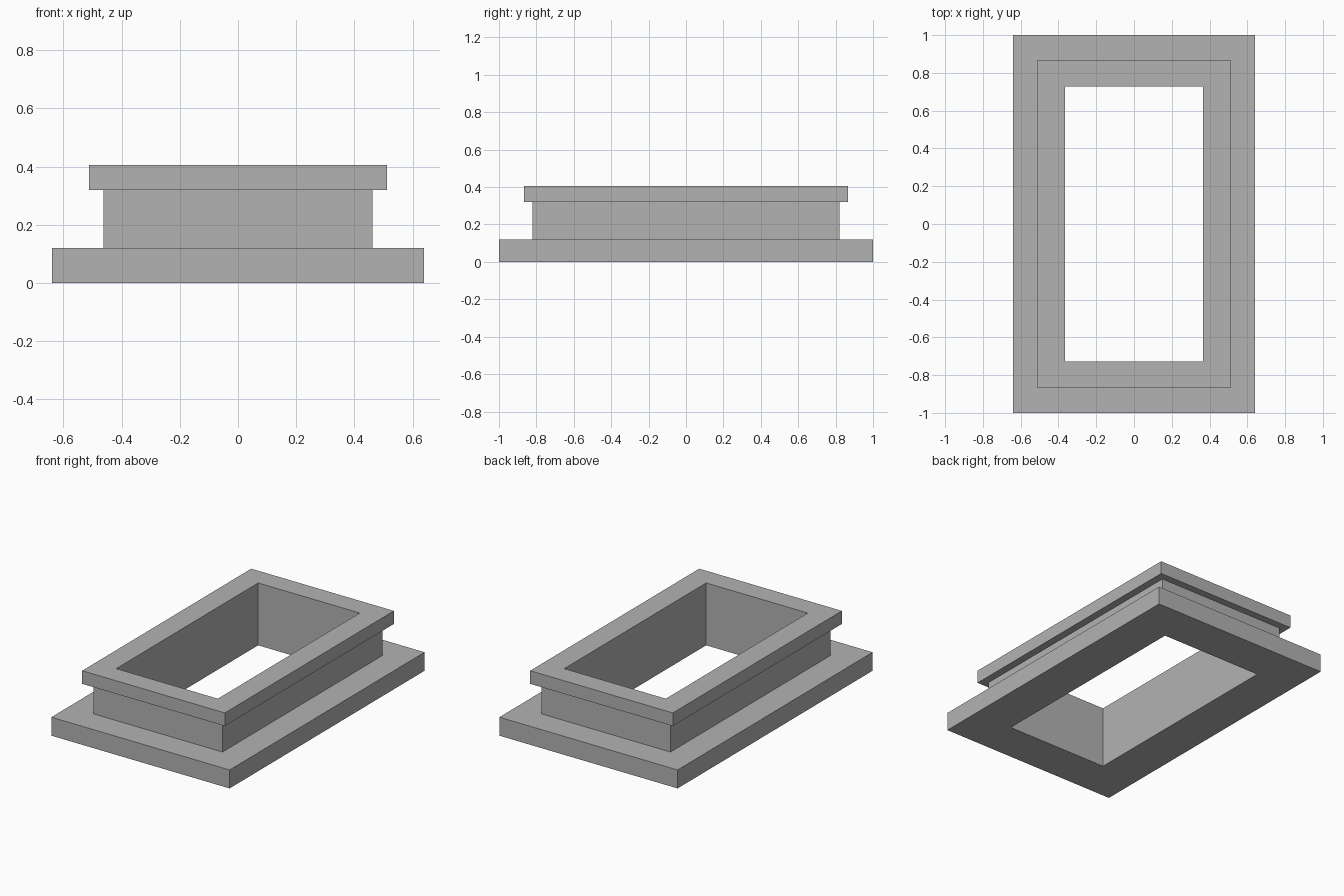
import bpy, bmesh

if "Cube" in bpy.data.objects:
    bpy.data.objects.remove(bpy.data.objects["Cube"])

grey = bpy.data.materials.new("plain_grey")
grey.diffuse_color = (0.45, 0.45, 0.45, 1)
grey.use_nodes = True
grey.node_tree.nodes["Principled BSDF"].inputs["Base Color"].default_value = grey.diffuse_color

# Closed section of the frame: half width, half depth, height
section = [
    (0.365, 0.728, 0.0), (0.64, 1.0, 0.0),        # flange underside
    (0.64, 1.0, 0.12), (0.463, 0.82, 0.12),       # flange top
    (0.463, 0.82, 0.32), (0.512, 0.867, 0.32),    # neck and lip underside
    (0.512, 0.867, 0.405), (0.365, 0.728, 0.405), # lip top
]

# Sweep the section round the four mitred corners
bm = bmesh.new()
corners = [(-1, -1), (1, -1), (1, 1), (-1, 1)]
rings = [[bm.verts.new((sx * x, sy * y, z)) for x, y, z in section]
         for sx, sy in corners]
n = len(section)
for c in range(4):
    a, b = rings[c], rings[(c + 1) % 4]
    for i in range(n):
        j = (i + 1) % n
        bm.faces.new((a[i], b[i], b[j], a[j]))
bmesh.ops.recalc_face_normals(bm, faces=bm.faces)

mesh = bpy.data.meshes.new("flanged_frame")
bm.to_mesh(mesh)
bm.free()
mesh.materials.append(grey)
frame = bpy.data.objects.new("flanged_frame", mesh)
bpy.context.collection.objects.link(frame)
